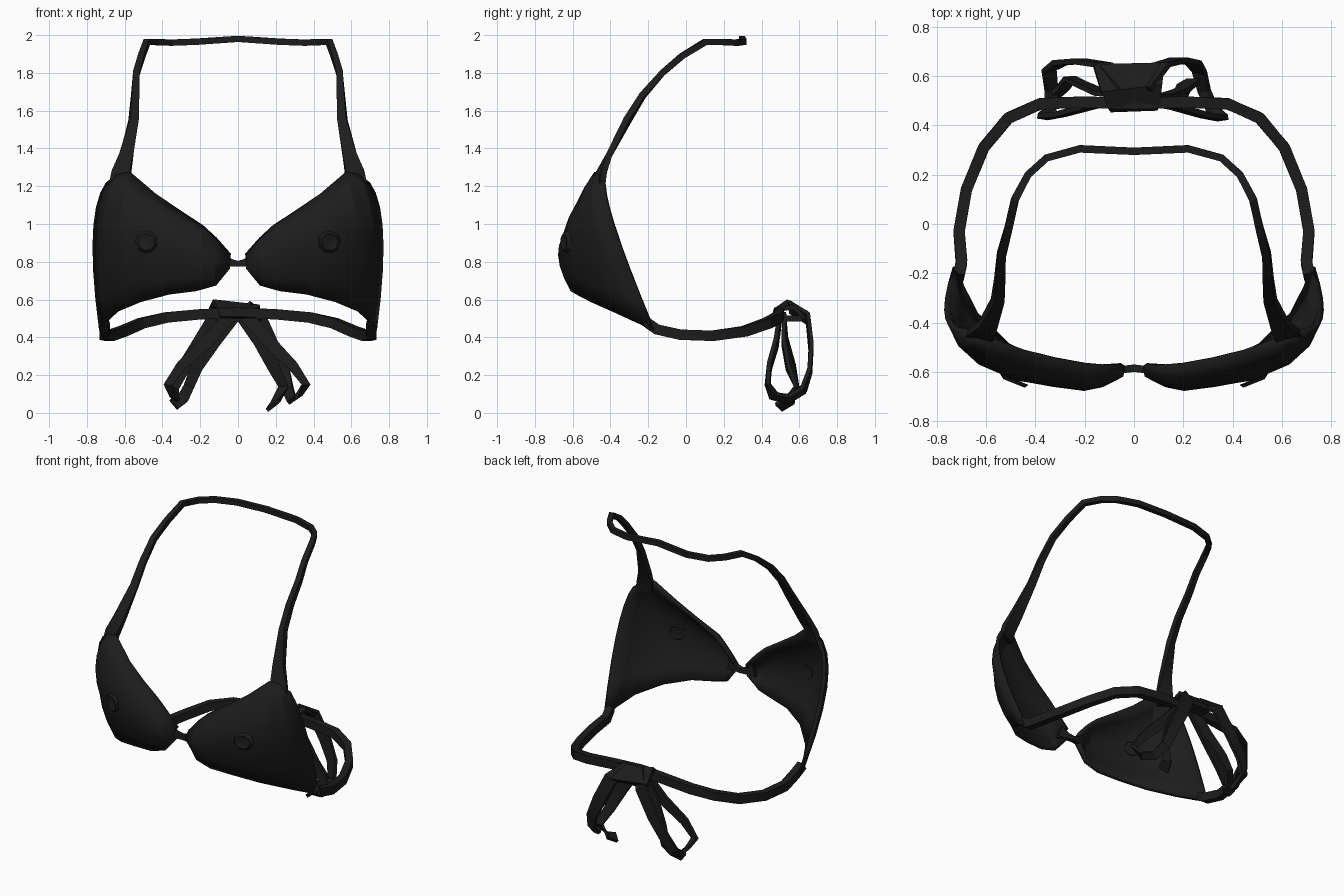
import bpy, bmesh, math
from mathutils import Vector

if "Cube" in bpy.data.objects:
    bpy.data.objects.remove(bpy.data.objects["Cube"])

black = bpy.data.materials.new("black_fabric")
black.diffuse_color = (0.012, 0.012, 0.012, 1)
black.use_nodes = True
black.node_tree.nodes["Principled BSDF"].inputs["Base Color"].default_value = black.diffuse_color


def make(name, verts, faces, mirror=False, solid=0):
    me = bpy.data.meshes.new(name)
    me.from_pydata([tuple(v) for v in verts], [], faces)
    bm = bmesh.new()
    bm.from_mesh(me)
    bmesh.ops.recalc_face_normals(bm, faces=bm.faces)
    bm.to_mesh(me)
    bm.free()
    me.materials.append(black)
    ob = bpy.data.objects.new(name, me)
    bpy.context.collection.objects.link(ob)
    if solid:
        m = ob.modifiers.new("thickness", 'SOLIDIFY')
        m.thickness = solid
        m.offset = 0
    if mirror:
        ob.modifiers.new("mirror", 'MIRROR')
    bpy.ops.object.select_all(action='DESELECT')
    bpy.context.view_layer.objects.active = ob
    ob.select_set(True)
    bpy.ops.object.shade_smooth_by_angle(angle=math.radians(20))
    return ob


def ribbon(name, pts, widths, thick, hint):
    """Sweep a rectangle along pts; hint(p) gives the width direction."""
    P = [Vector(p) for p in pts]
    n = len(P)
    verts, faces = [], []
    for i, p in enumerate(P):
        a = (p - P[i - 1]).normalized() if i else Vector()
        b = (P[i + 1] - p).normalized() if i < n - 1 else Vector()
        t = (a + b).normalized()
        w = hint(p)
        w = (w - t * w.dot(t)).normalized()
        k = t.cross(w) * thick / 2
        w = w * widths[i] / 2
        verts += [p + w + k, p - w + k, p - w - k, p + w - k]
    for i in range(n - 1):
        for j in range(4):
            q = (j + 1) % 4
            faces.append((4*i + j, 4*i + q, 4*i + 4 + q, 4*i + 4 + j))
    faces += [(0, 1, 2, 3), tuple(range(4*n - 4, 4*n))]
    return make(name, verts, faces)


def both(pts):
    """Continue a half path through the centre onto the other side."""
    return pts + [(-x, y, z) for x, y, z in pts[-2::-1]]


# Cups: columns of top, middle and bottom points, from the centre outward
columns = [
    ((.045, -.57, .835), (.05, -.61, .80), (.05, -.575, .77)),
    ((.12, -.575, .92), (.13, -.65, .82), (.12, -.60, .68)),
    ((.19, -.57, .985), (.20, -.665, .86), (.22, -.60, .65)),
    ((.31, -.55, 1.065), (.32, -.65, .89), (.36, -.57, .632)),
    ((.44, -.52, 1.155), (.48, -.625, .92), (.51, -.495, .592)),
    ((.57, -.475, 1.27), (.63, -.555, .96), (.64, -.37, .535)),
    ((.63, -.46, 1.26), (.71, -.475, .97), (.70, -.255, .48)),
    ((.69, -.43, 1.215), (.758, -.365, .945), (.725, -.17, .44)),
]
rows = 7
verts, faces = [], []
for top, mid, bot in columns:
    for r in range(rows + 1):
        t = r / rows
        verts.append(Vector(top) * (1 - t) * (1 - 2*t) + Vector(mid) * 4*t*(1 - t)
                     + Vector(bot) * t * (2*t - 1))
for c in range(len(columns) - 1):
    for r in range(rows):
        a = c * (rows + 1) + r
        faces.append((a, a + 1, a + rows + 2, a + rows + 1))
make("cups", verts, faces, mirror=True, solid=.024)

# Small folds at the cup fronts, raised on the outside and inside
for name, y0, push in (("outer_cup_folds", -.630, -.8), ("inner_cup_folds", -.612, .6)):
    verts, faces = [], []
    for rad, out in ((.06, 0), (.045, .022), (.02, .012)):
        for i in range(9):
            a = i * math.tau / 9
            dx = rad * math.cos(a)
            verts.append((.485 + dx, y0 + dx * .4 + out * push, .905 + rad * math.sin(a)))
    for k in (0, 9):
        for i in range(9):
            j = (i + 1) % 9
            faces.append((k + i, k + j, k + 9 + j, k + 9 + i))
    faces.append(tuple(range(18, 27)))
    make(name, verts, faces, mirror=True)

# Centre tie between the cups
ribbon("centre_tie", both([(.09, -.60, .81), (.04, -.59, .795), (0, -.585, .79)]),
       [.09, .04, .03, .04, .09], .03, lambda p: Vector((0, 0, 1)))

# Neck strap, lying along the cup at its lower end
neck = [(.632, -.458, 1.20), (.618, -.45, 1.27), (.592, -.41, 1.36), (.553, -.31, 1.55),
        (.545, -.23, 1.68), (.538, -.125, 1.80), (.51, -.02, 1.89), (.483, .10, 1.963),
        (.43, .20, 1.963), (.355, .268, 1.96), (.22, .305, 1.965), (0, .295, 1.98)]
nw = [.10, .10, .075, .048, .04, .035, .033, .032, .03, .03, .03, .03]


def strap_hint(p):
    if p.z < 1.3:
        return Vector((p.x, abs(p.x) * .3, 0))
    return Vector((p.x, p.y + .1, 0)) if p.z > 1.5 else Vector((p.x, 0, 0))


ribbon("neck_strap", both(neck), nw + nw[-2::-1], .033, strap_hint)

# Back band
band = [(.712, -.215, .485), (.700, -.155, .442), (.710, -.03, .414), (.68, .14, .408),
        (.61, .31, .432), (.51, .43, .475), (.38, .488, .505), (.20, .495, .522), (0, .488, .53)]
ribbon("back_band", both(band), [.05] + [.055] * 15 + [.05], .046, lambda p: Vector((0, 0, 1)))

# Bow knot: a panel folded over the band
ribbon("bow_knot", [(0, .468, .505), (0, .485, .545), (-.01, .55, .575), (-.02, .645, .51)],
       [.19, .21, .25, .29], .025, lambda p: Vector((1, 0, -.1)))
ribbon("knot_core", [(0, .49, .50), (0, .56, .50), (0, .62, .50)],
       [.16, .18, .18], .03, lambda p: Vector((1, 0, 0)))

# Bow loops and loose tails, each side slightly different
sides = {
    "right": (1, [(.04, .55, .56), (.11, .645, .50), (.18, .665, .35), (.24, .655, .22),
                  (.265, .62, .12), (.285, .54, .07), (.32, .46, .09), (.36, .43, .15),
                  (.29, .44, .25), (.17, .475, .37), (.03, .50, .53)],
              [(.03, .52, .51), (.12, .515, .38), (.19, .54, .24), (.24, .58, .14),
               (.20, .55, .06), (.175, .49, .03)]),
    "left": (-1, [(.04, .55, .56), (.12, .645, .50), (.22, .66, .34), (.30, .655, .22),
                  (.345, .625, .13), (.335, .54, .075), (.34, .47, .09), (.37, .435, .15),
                  (.30, .445, .25), (.17, .48, .37), (.03, .50, .53)],
             [(.03, .52, .51), (.13, .53, .38), (.22, .57, .24), (.26, .59, .14),
              (.29, .55, .08), (.34, .51, .045)]),
}
for side, (s, loop, tail) in sides.items():
    direction = lambda p, s=s: Vector((.75 * s, 0, .65))
    ribbon(side + "_bow_loop", [(s * x, y, z) for x, y, z in loop],
           [.08, .085, .08, .07, .06, .055, .05, .045, .055, .07, .07], .022, direction)
    ribbon(side + "_bow_tail", [(s * x, y, z) for x, y, z in tail],
           [.08, .08, .065, .055, .06, .065], .02, direction)
